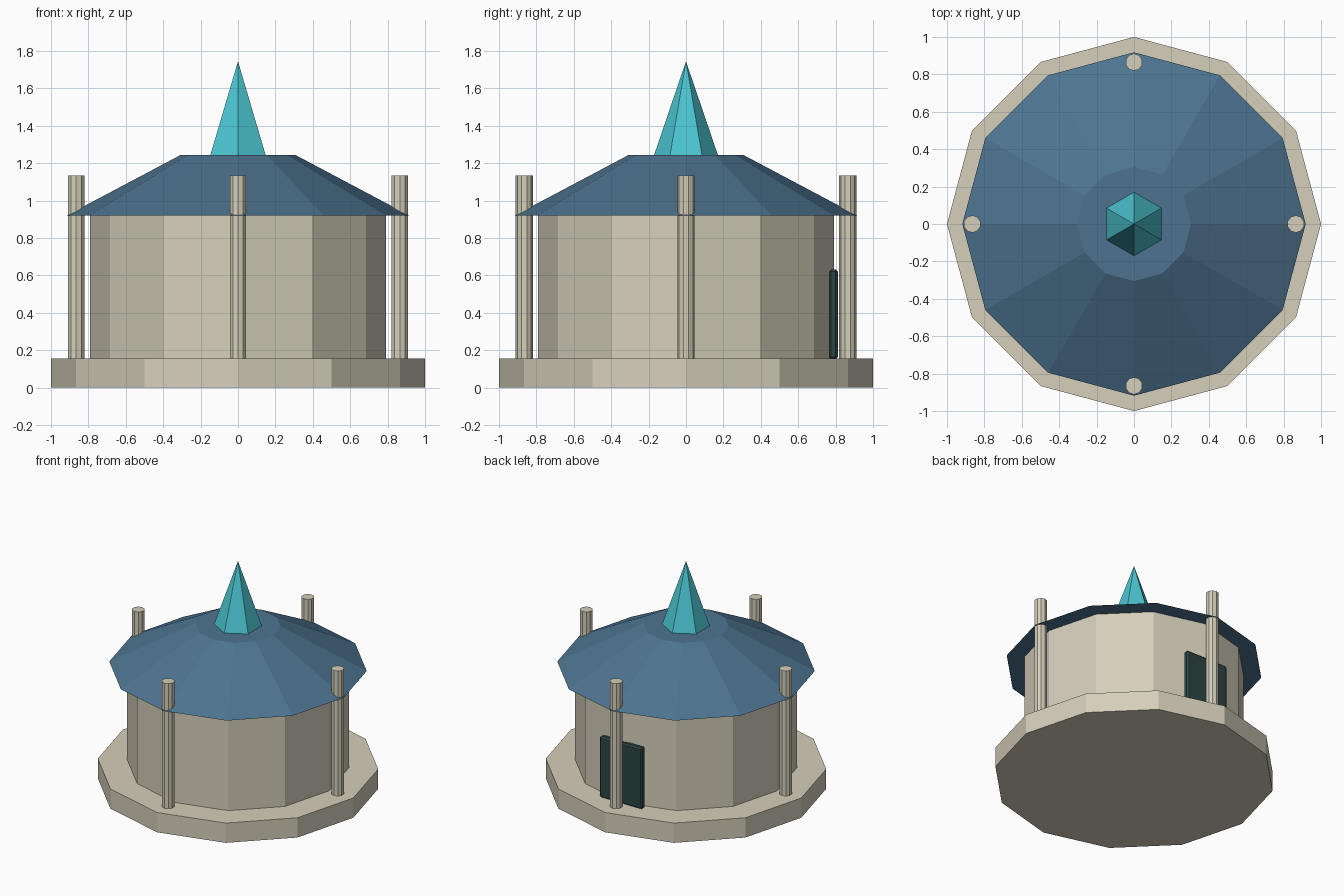
import bpy
import math

cube = bpy.data.objects.get("Cube")
if cube:
    bpy.data.objects.remove(cube, do_unlink=True)


def material(name, rgb):
    mat = bpy.data.materials.new(name)
    mat.use_nodes = True
    mat.diffuse_color = (*rgb, 1)
    mat.node_tree.nodes["Principled BSDF"].inputs["Base Color"].default_value = (*rgb, 1)
    return mat


stone = material("pale stone", (0.66, 0.62, 0.49))
slate = material("slate blue", (0.075, 0.175, 0.28))
teal = material("bright teal", (0.07, 0.56, 0.64))
dark = material("dark green", (0.025, 0.06, 0.058))


def tapered(name, mat, sides, r_low, r_high, z_low, z_high, x=0, y=0):
    """Flat-sided solid with one corner pointing to the back."""
    bpy.ops.mesh.primitive_cone_add(
        vertices=sides, radius1=r_low, radius2=r_high, depth=z_high - z_low,
        location=(x, y, (z_low + z_high) / 2))
    obj = bpy.context.object
    obj.name = name
    obj.data.materials.append(mat)
    return obj


# Main body
BASE_TOP, EAVES, ROOF_TOP = 0.155, 0.92, 1.245
tapered("base_plinth", stone, 12, 1.0, 1.0, 0, BASE_TOP)
tapered("wall_drum", stone, 12, 0.79, 0.79, BASE_TOP, EAVES)
tapered("roof", slate, 12, 0.918, 0.305, EAVES, ROOF_TOP)
tapered("spire", teal, 6, 0.17, 0, ROOF_TOP, 1.745)

# Four columns through the eaves
for i, side in enumerate(("left", "back", "right", "front")):
    a = i * math.pi / 2
    tapered(side + "_column", stone, 10, 0.046, 0.046, BASE_TOP, 1.135,
            0.865 * math.cos(a), 0.865 * math.sin(a))

# Door slab on the back wall
bpy.ops.mesh.primitive_cube_add(size=1, location=(0, 0.788, 0.392))
door = bpy.context.object
door.name = "back_door"
door.scale = (0.37, 0.048, 0.48)
bpy.ops.object.transform_apply(location=False, rotation=False, scale=True)
door.data.materials.append(dark)
bevel = door.modifiers.new("edge_bevel", "BEVEL")
bevel.width = 0.012
bevel.segments = 1
